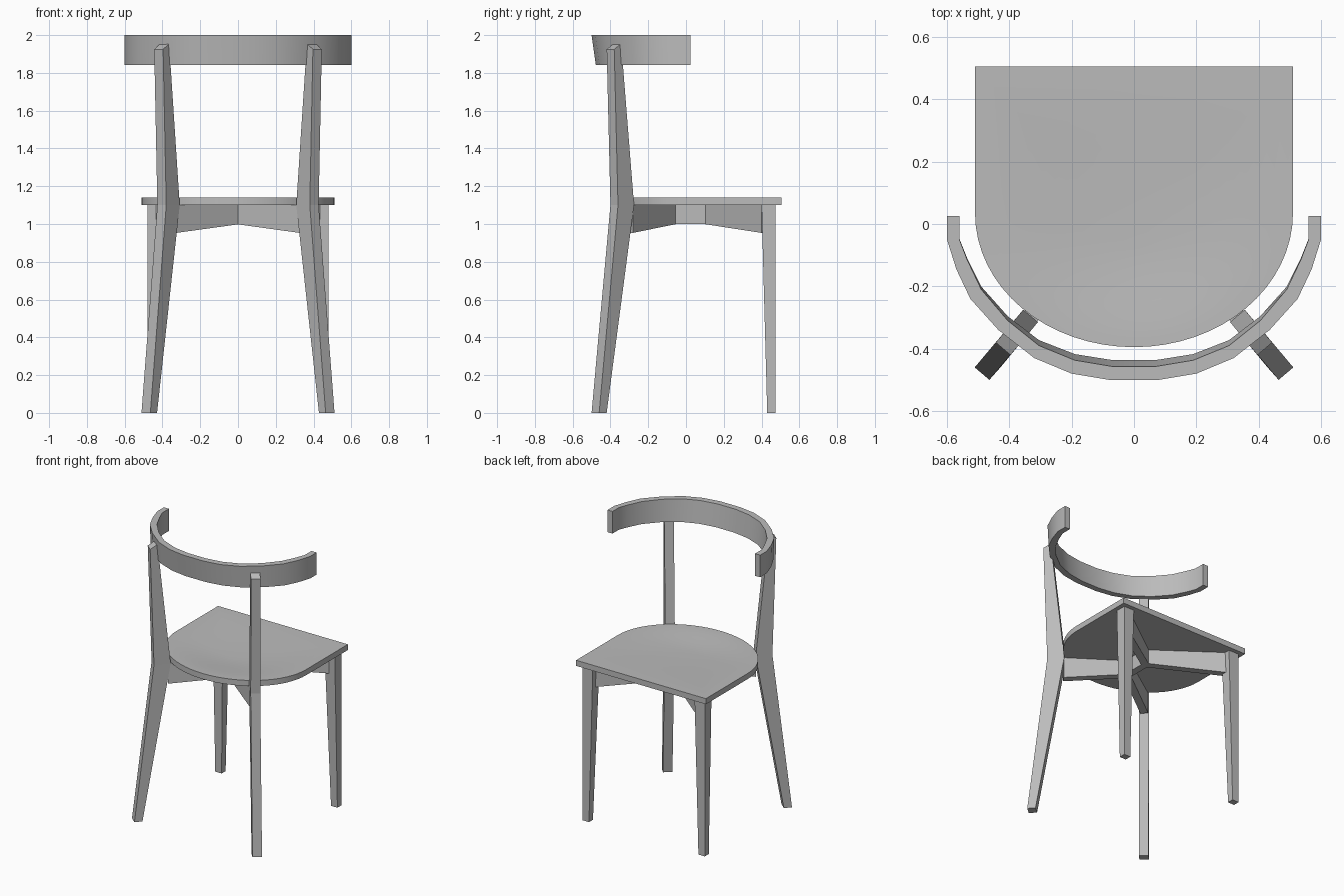
import bpy, bmesh, math
from mathutils import Vector

cube = bpy.data.objects.get("Cube")
if cube:
    bpy.data.objects.remove(cube)

GREY = (0.5, 0.5, 0.5, 1)
mat = bpy.data.materials.new("grey")
mat.use_nodes = True
mat.diffuse_color = GREY
mat.node_tree.nodes["Principled BSDF"].inputs["Base Color"].default_value = GREY


def loft(name, rings, smooth=False):
    """Skin a list of equal-length closed rings and cap both ends."""
    bm = bmesh.new()
    loops = [[bm.verts.new(p) for p in ring] for ring in rings]
    n = len(rings[0])
    for a, b in zip(loops, loops[1:]):
        for i in range(n):
            j = (i + 1) % n
            bm.faces.new((a[i], a[j], b[j], b[i]))
    bm.faces.new(loops[0][::-1])
    bm.faces.new(loops[-1])
    bmesh.ops.recalc_face_normals(bm, faces=bm.faces)
    mesh = bpy.data.meshes.new(name)
    bm.to_mesh(mesh)
    bm.free()
    mesh.materials.append(mat)
    ob = bpy.data.objects.new(name, mesh)
    bpy.context.collection.objects.link(ob)
    if smooth:
        bpy.ops.object.select_all(action="DESELECT")
        ob.select_set(True)
        bpy.context.view_layer.objects.active = ob
        bpy.ops.object.shade_smooth_by_angle(angle=math.radians(30))
    return ob


def both_sides(name, rings):
    for side, s in (("left", 1), ("right", -1)):
        loft(f"{side}_{name}", [[(s * x, y, z) for x, y, z in r] for r in rings])


# Seat: square front, half-elliptical back, shallow dish in the top
outline = [(0.51, 0.505), (-0.51, 0.505)]
for i in range(33):
    a = math.pi * (1 + i / 32)
    outline.append((0.51 * math.cos(a), 0.035 + 0.43 * math.sin(a)))
rings = [[(x, y, 1.1) for x, y in outline]]
for i in range(12):
    s = 1 - i / 12
    z = 1.14 - 0.02 * (1 - s * s) ** 2
    rings.append([(x * s, (y + 0.05) * s - 0.05, z) for x, y in outline])
loft("seat", rings, smooth=True)

# Back legs: diagonal planks, widest at seat height
w = Vector((0.0235, 0.02, 0))
leg_profile = [((0.4875, -0.48, 0), (0.452, -0.44, 0)),
               ((0.4035, -0.38, 1.1), (0.332, -0.295, 1.1)),
               ((0.42, -0.40, 1.925), (0.388, -0.363, 1.955))]
rings = []
for outer, inner in leg_profile:
    o, i = Vector(outer), Vector(inner)
    rings.append([o - w, o + w, i + w, i - w])
both_sides("back_leg", rings)

# Front legs: outer faces upright, inner faces tapered
both_sides("front_leg", [
    [(a, a, z), (0.48, a, z), (0.48, 0.475, z), (a, 0.475, z)]
    for a, z in ((0.43, 0), (0.40, 1.1))])


# Under-seat frame: short spine with four arms deepening toward the legs
def arm(name, start, end):
    p, q = Vector(start), Vector(end)
    d = (q - p).normalized()
    side = Vector((-d.y, d.x, 0)) * 0.025
    rings = []
    for c, drop in ((p, 0.1), (q, 0.147)):
        low = Vector((0, 0, -drop))
        rings.append([c - side, c + side, c + side + low, c - side + low])
    both_sides(name, rings)


arm("front_arm", (0, 0.115, 1.1), (0.42, 0.42, 1.1))
arm("back_arm", (0, -0.07, 1.1), (0.34, -0.302, 1.1))
loft("frame_spine", [[(-0.025, y, 1.0), (0.025, y, 1.0), (0.025, y, 1.1), (-0.025, y, 1.1)]
                     for y in (-0.08, 0.125)])

# Backrest: curved band, its lower edge leaning forward at the rear
half = [((0.6, 0.025), (0.56, 0.025)), ((0.6, -0.05), (0.56, -0.05)),
        ((0.57, -0.145), (0.535, -0.115)), ((0.525, -0.24), (0.49, -0.21)),
        ((0.435, -0.34), (0.405, -0.31)), ((0.32, -0.43), (0.305, -0.39)),
        ((0.2, -0.48), (0.19, -0.437)), ((0.08, -0.5), (0.07, -0.457))]
path = half + [((-a[0], a[1]), (-b[0], b[1])) for a, b in reversed(half)]


def lean(y):
    return y * 0.955 if y < 0 else y


loft("backrest", [[(o[0], o[1], 2.0), (i[0], i[1], 2.0),
                   (i[0], lean(i[1]), 1.843), (o[0], lean(o[1]), 1.843)]
                  for o, i in path], smooth=True)
